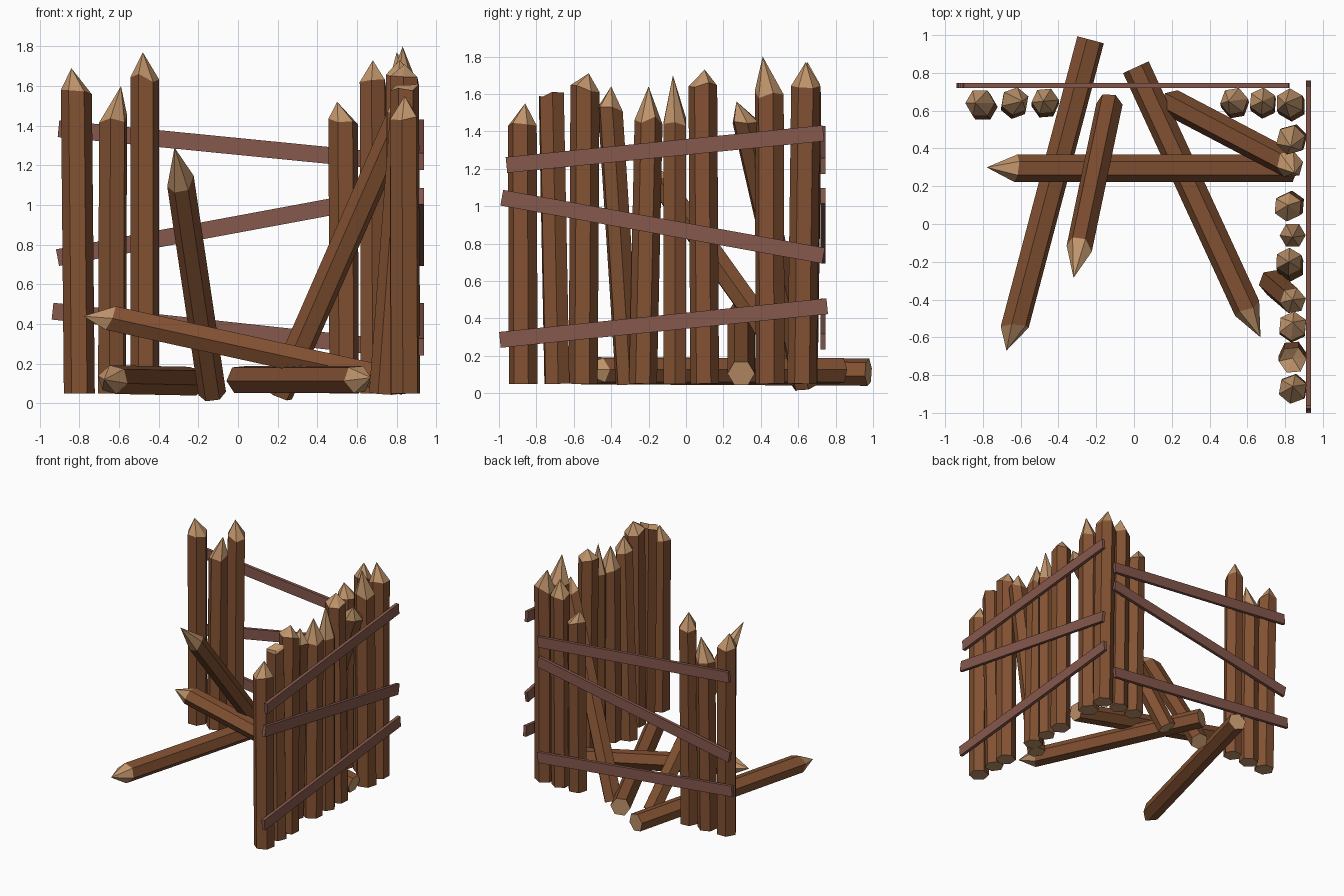
import bpy, bmesh, math, random
from mathutils import Vector

if "Cube" in bpy.data.objects:
    bpy.data.objects.remove(bpy.data.objects["Cube"])

random.seed(4)


def material(name, rgb):
    m = bpy.data.materials.new(name)
    m.diffuse_color = (*rgb, 1)
    m.use_nodes = True
    m.node_tree.nodes["Principled BSDF"].inputs["Base Color"].default_value = m.diffuse_color
    return m


BARK = material("brown bark", (0.225, 0.083, 0.032))
CUT = material("pale cut wood", (0.52, 0.295, 0.145))
RAIL = material("reddish rail wood", (0.235, 0.098, 0.073))


def finish(bm, name, mats):
    bmesh.ops.recalc_face_normals(bm, faces=bm.faces[:])
    me = bpy.data.meshes.new(name)
    bm.to_mesh(me)
    bm.free()
    for m in mats:
        me.materials.append(m)
    ob = bpy.data.objects.new(name, me)
    bpy.context.collection.objects.link(ob)


def stake(name, base, shoulder, tip, r=0.075, rot=0, jitter=0.025):
    """Six-sided log from base to shoulder, whittled to an off-centre tip."""
    base, shoulder, tip = Vector(base), Vector(shoulder), Vector(tip)
    q = Vector((0, 0, 1)).rotation_difference((shoulder - base).normalized())
    bm = bmesh.new()
    low, top = [], []
    for i in range(6):
        a = math.radians(rot + 60 * i)
        p = Vector((math.cos(a) * r, math.sin(a) * r, 0))
        low.append(bm.verts.new(base + q @ p))
        p.z = random.uniform(-jitter, jitter)
        top.append(bm.verts.new(shoulder + q @ p))
    apex = bm.verts.new(tip)
    bm.faces.new(low).material_index = 1
    for i in range(6):
        j = (i + 1) % 6
        bm.faces.new((low[i], low[j], top[j], top[i]))
        bm.faces.new((top[i], top[j], apex)).material_index = 1
    finish(bm, name, (BARK, CUT))


def rail(name, a, b, thick_axis, width=0.085, thick=0.026):
    """Flat board between two end centres."""
    a, b = Vector(a), Vector(b)
    n = Vector(thick_axis)
    w = (b - a).normalized().cross(n) * width / 2
    n = n * thick / 2
    bm = bmesh.new()
    ends = [[bm.verts.new(p + s * w + t * n) for s, t in ((1, 1), (1, -1), (-1, -1), (-1, 1))]
            for p in (a, b)]
    for e in ends:
        bm.faces.new(e)
    for i in range(4):
        j = (i + 1) % 4
        bm.faces.new((ends[0][i], ends[0][j], ends[1][j], ends[1][i]))
    finish(bm, name, (RAIL,))


# right wall: base (x, y), top (x, y), shoulder z, tip (y, z), radius, rotation
right_wall = [
    ((.845, -.87), (.84, -.875), 1.45, (-.86, 1.55), .078, 20),
    ((.84, -.69), (.84, -.72), 1.59, (-.71, 1.57), .074, 5),
    ((.84, -.55), (.84, -.54), 1.63, (-.52, 1.71), .078, 25),
    ((.73, -.31), (.84, -.405), 1.52, (-.40, 1.64), .070, 10),
    ((.83, -.23), (.82, -.20), 1.46, (-.20, 1.64), .075, 28),
    ((.84, -.06), (.84, -.06), 1.45, (-.07, 1.70), .069, 0),
    ((.83, .10), (.815, .09), 1.64, (.10, 1.73), .077, 25),
    ((.84, .45), (.83, .445), 1.60, (.41, 1.80), .080, 15),
]
for i, (b, t, z, tip, r, rot) in enumerate(right_wall):
    stake(f"right_wall_stake_{i + 1}", (*b, .05), (*t, z), (t[0], *tip), r, rot)

# back wall: base x, top x, y, shoulder z, tip (x, z), radius, rotation
back_wall = [
    (-.80, -.815, .64, 1.58, (-.84, 1.69), .078, 0),
    (-.635, -.63, .65, 1.43, (-.59, 1.60), .075, 20),
    (-.47, -.47, .65, 1.64, (-.48, 1.77), .073, 5),
    (.535, .53, .65, 1.43, (.50, 1.52), .075, 10),
    (.685, .68, .65, 1.61, (.68, 1.73), .073, 25),
    (.835, .825, .64, 1.62, (.80, 1.77), .078, 30),
]
for i, (bx, tx, y, z, tip, r, rot) in enumerate(back_wall):
    stake(f"back_wall_stake_{i + 1}", (bx, y - .02, .05), (tx, y, z), (tip[0], y, tip[1]), r, rot)

# loose stakes lying flat or leaning inside the corner
stake("fallen_stake_left", (-.23, .975, .112), (-.63, -.54, .12), (-.675, -.67, .12), .075, 90)
stake("fallen_stake_right", (.01, .83, .12), (.605, -.46, .12), (.67, -.60, .13), .075, 90)
stake("propped_stake", (.84, .295, .105), (-.64, .295, .43), (-.78, .30, .44), .073, 90)
stake("leaning_stake_left", (-.13, .635, .05), (-.29, -.13, 1.12), (-.32, -.285, 1.29), .070, 0)
stake("leaning_stake_right", (.205, .64, .045), (.825, .315, 1.46), (.85, .27, 1.56), .073, 10)

# slanted rails nailed to the outside of both walls
for i, (za, zb, xa) in enumerate(((1.385, 1.215, -.905), (.735, 1.055, -.91), (.465, .275, -.935))):
    rail(f"back_rail_{i + 1}", (xa, .733, za), (.815, .733, zb), (0, 1, 0))
for i, (ya, za, yb, zb) in enumerate(((-.96, 1.22, .735, 1.39), (-.985, 1.045, .735, .735),
                                      (-.995, .285, .755, .465))):
    rail(f"right_rail_{i + 1}", (.924, ya, za), (.924, yb, zb), (1, 0, 0))
